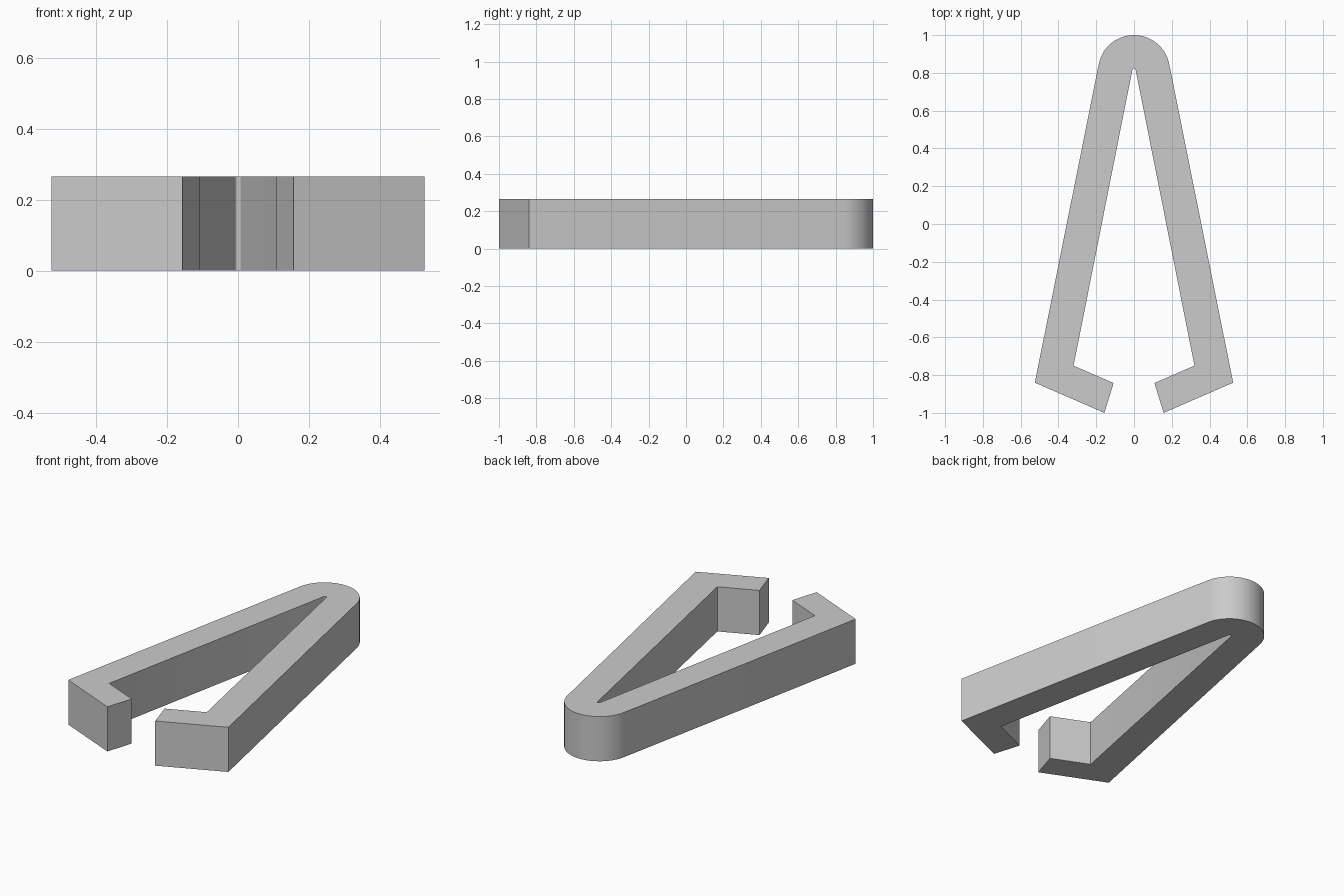
import bpy
import bmesh
from math import cos, sin, radians

cube = bpy.data.objects.get("Cube")
if cube:
    bpy.data.objects.remove(cube, do_unlink=True)

HEIGHT = 0.265


def arc(center_y, radius, start, end, steps):
    """Points on an arc centred on the mirror line, angles in degrees."""
    angles = [radians(start + (end - start) * i / steps) for i in range(steps + 1)]
    return [(radius * cos(a), center_y + radius * sin(a)) for a in angles]


# Half outline: from the inside of the bend, round the hook, to the outer corner
half = [(0.32, -0.75), (0.108, -0.842), (0.157, -1.0), (0.525, -0.84)]
mirrored = [(-x, y) for x, y in reversed(half)]
outer_bend = arc(0.81, 0.19, 11.3, 168.7, 32)
inner_bend = arc(0.814, 0.009, 168.7, 11.3, 8)
outline = half + outer_bend + mirrored + inner_bend

# Extrude the outline into a solid clip
bm = bmesh.new()
base = bm.faces.new([bm.verts.new((x, y, 0)) for x, y in outline])
top = bmesh.ops.extrude_face_region(bm, geom=[base], use_keep_orig=True)
top_verts = [g for g in top["geom"] if isinstance(g, bmesh.types.BMVert)]
bmesh.ops.translate(bm, verts=top_verts, vec=(0, 0, HEIGHT))
bmesh.ops.recalc_face_normals(bm, faces=bm.faces)
mesh = bpy.data.meshes.new("spring_clip")
bm.to_mesh(mesh)
bm.free()

clip = bpy.data.objects.new("spring_clip", mesh)
bpy.context.collection.objects.link(clip)

# Plain grey material
grey = bpy.data.materials.new("plain_grey")
grey.use_nodes = True
colour = (0.6, 0.6, 0.6, 1)
grey.diffuse_color = colour
grey.node_tree.nodes["Principled BSDF"].inputs["Base Color"].default_value = colour
mesh.materials.append(grey)

# Smooth bends with crisp edges
bpy.ops.object.select_all(action="DESELECT")
clip.select_set(True)
bpy.context.view_layer.objects.active = clip
bpy.ops.object.shade_smooth_by_angle(angle=radians(30))
